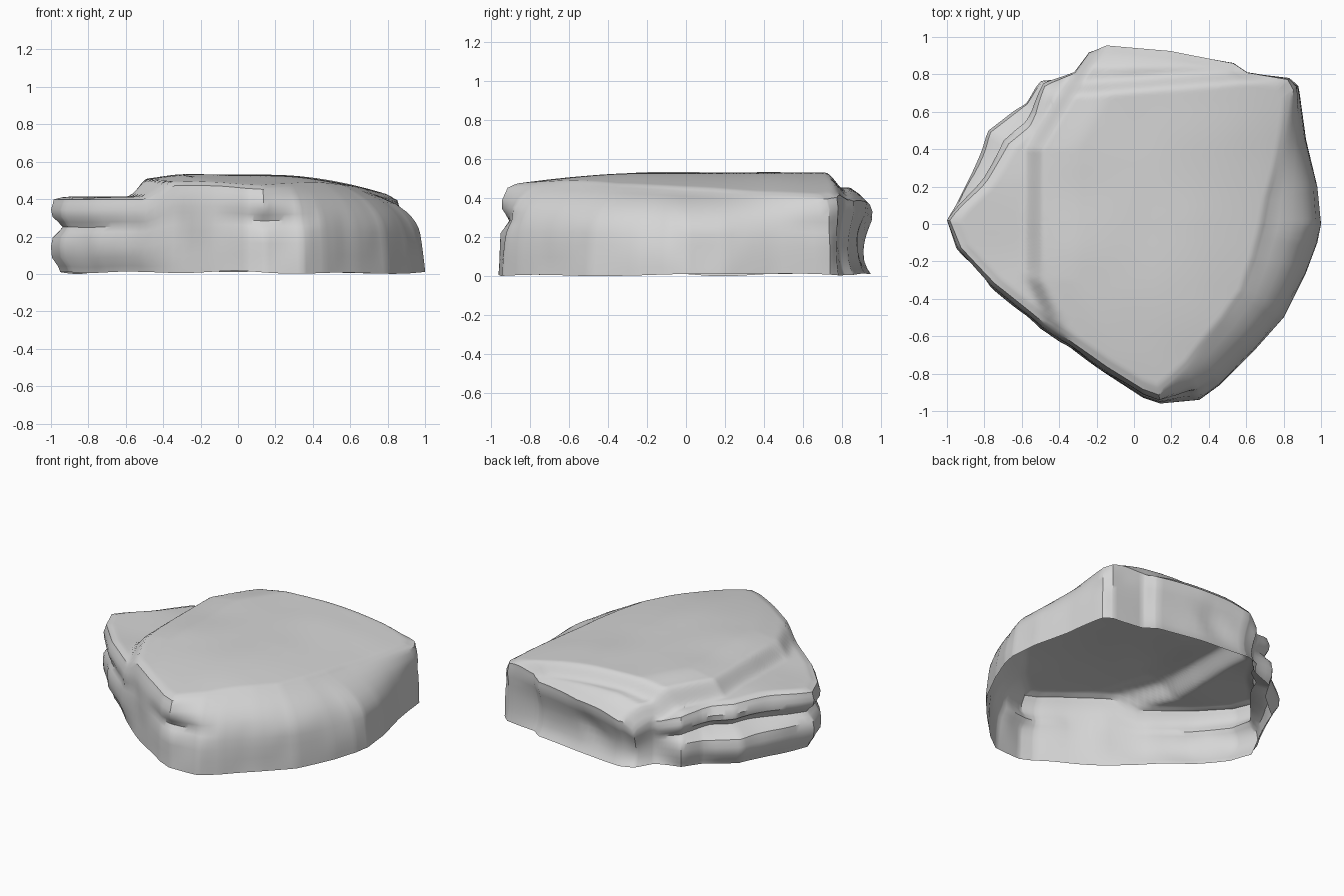
import bpy, bmesh, math
from mathutils import Vector, noise

if "Cube" in bpy.data.objects:
    bpy.data.objects.remove(bpy.data.objects["Cube"])

# Widest outline, counter-clockwise: x, y, shoulder inset, groove depth
OUTLINE = [
    (.14, -.96, .03, .05), (.35, -.94, .15, .02), (.46, -.86, .18, 0),
    (.64, -.68, .19, 0), (.8, -.5, .21, 0), (.92, -.26, .24, 0),
    (.98, -.1, .26, 0), (1, 0, .26, 0),
    (.98, .2, .22, 0), (.92, .45, .11, 0), (.88, .74, .02, .01),
    (.84, .79, .01, .02), (.62, .83, .01, .04), (.55, .89, .02, .05),
    (.2, .95, .01, .05), (-.15, .98, .01, .05), (-.25, .95, .02, .05),
    (-.33, .84, .02, .04), (-.5, .77, .02, .05), (-.58, .65, .03, .07),
    (-.65, .6, .04, .09), (-.78, .5, .05, .09), (-.87, .27, .03, .07),
    (-1, .02, 0, .06), (-.95, -.13, .01, .04), (-.78, -.33, .02, .03),
    (-.5, -.56, .02, .01), (-.15, -.8, .02, 0), (.05, -.93, .03, .02),
]
COLUMNS_PER_EDGE = 7
SIDE_LEVELS = [0, .08, .2, .35, .48, .55, .62, .69, .76, .86, .94, 1]
CAP_RINGS = 50


def smooth(a, b, v):
    t = min(1, max(0, (v - a) / (b - a)))
    return t * t * (3 - 2 * t)


def top_height(x, y):
    """Gently domed slab with a low western shelf and a low back lip."""
    z = .55 - .22 * max(0, x - .1) ** 2 - .1 * max(0, -y - .1) ** 2
    step = -.53 + .6 * max(0, y - .4) + .45 * max(0, -y - .3)
    shelf = .43 - .03 * smooth(.2, .7, y)
    z = shelf + (z - shelf) * (.8 * smooth(step - .06, step + .05, x)
                               + .2 * smooth(step, step + .25, x))
    crease = .7 + .08 * x
    lip = .08 * smooth(crease, crease + .09, y) + .7 * max(0, y - .84)
    return z - lip * smooth(-.55, -.2, x) * (1 - .6 * smooth(.65, .85, x))


def make_columns():
    columns = []
    for i, start in enumerate(OUTLINE):
        end = OUTLINE[(i + 1) % len(OUTLINE)]
        for k in range(COLUMNS_PER_EDGE):
            f = k / COLUMNS_PER_EDGE
            columns.append([a + (b - a) * f for a, b in zip(start, end)])
    return columns


def side_ring(columns, t):
    """Ring of wall points at fraction t of the rim height."""
    ring = []
    for x, y, shoulder, groove in columns:
        base = Vector((x, y, 0))
        out = base.normalized()
        ledge = .7 * smooth(-.45, -.65, x) * smooth(.02, .25, y)
        back = smooth(.7, .8, y) * smooth(-.55, -.3, x)
        rim = base - out * (shoulder + .015 + groove * ledge)
        rim_z = top_height(rim.x, rim.y) - .012
        # Shoulder curve, side groove, stepped ledge and hollow back face
        notch = math.exp(-((t - .62) / .1) ** 2)
        hollow = math.sin(math.pi * t ** .8) + .7 * (1 - t)
        inset = shoulder * t ** 4 + .015 * smooth(.85, 1, t)
        inset += groove * (notch + (hollow - notch) * back)
        inset += groove * ledge * smooth(.55, .65, t)
        inset += .05 * (1 - smooth(0, .25, t)) * smooth(-.2, -.8, x)
        inset += .06 * shoulder * t
        p = base - out * inset
        p.z = .03 + (rim_z - .03) * t
        bump = noise.noise(Vector((x * 4, y * 4, t * 1.6)))
        p += out * min(0, bump * .03) * math.sin(math.pi * t)
        p.z += (1 - t) * .03 * noise.noise(Vector((x * 2, y * 2, 5)))
        ring.append(p)
    return ring


def cap_ring(rim, s):
    ring = []
    for p in rim:
        x, y = p.x * s, p.y * s
        edge = .012 * smooth(.94, 1, s)
        z = top_height(x, y) - edge + .006 * noise.noise(Vector((x * 3, y * 3, 1)))
        ring.append(Vector((x, y, z)))
    return ring


# Stone shell, open underneath
columns = make_columns()
rings = [side_ring(columns, t) for t in SIDE_LEVELS]
rim = rings[-1]
rings += [cap_ring(rim, 1 - k / CAP_RINGS) for k in range(1, CAP_RINGS)]
lowest = min(p.z for ring in rings for p in ring)

bm = bmesh.new()
loops = [[bm.verts.new(p - Vector((0, 0, lowest))) for p in ring] for ring in rings]
n = len(columns)
for low, high in zip(loops, loops[1:]):
    for i in range(n):
        j = (i + 1) % n
        bm.faces.new((low[i], low[j], high[j], high[i]))
centre = bm.verts.new((0, 0, top_height(0, 0) - lowest))
for i in range(n):
    bm.faces.new((loops[-1][i], loops[-1][(i + 1) % n], centre))

mesh = bpy.data.meshes.new("flat_rock")
bm.to_mesh(mesh)
bm.free()
rock = bpy.data.objects.new("flat_rock", mesh)
bpy.context.collection.objects.link(rock)

# Plain grey stone
stone = bpy.data.materials.new("grey_stone")
stone.use_nodes = True
colour = (.67, .67, .67, 1)
stone.diffuse_color = colour
stone.node_tree.nodes["Principled BSDF"].inputs["Base Color"].default_value = colour
mesh.materials.append(stone)

bpy.context.view_layer.objects.active = rock
rock.select_set(True)
bpy.ops.object.shade_smooth_by_angle(angle=math.radians(35))
